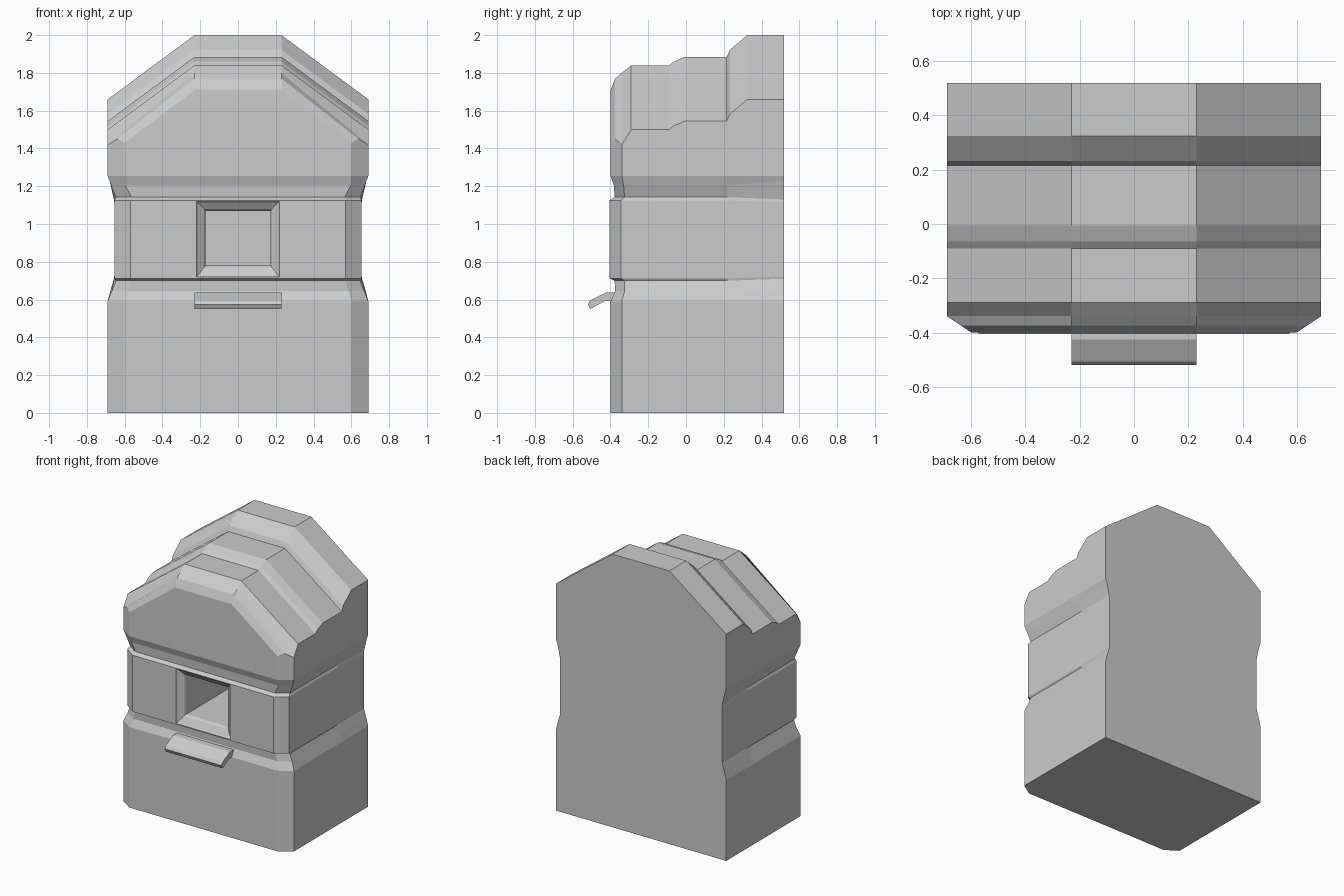
import bpy, bmesh


def loft(bm, loops, cap_start=False, cap_end=False, closed=True, skip=None):
    """Join successive point loops with faces; skip = (band, side) left open."""
    rings = [[bm.verts.new(p) for p in loop] for loop in loops]
    n = len(rings[0])
    for k, (a, b) in enumerate(zip(rings, rings[1:])):
        for i in range(n if closed else n - 1):
            if (k, i) != skip:
                j = (i + 1) % n
                bm.faces.new((a[i], a[j], b[j], b[i]))
    if cap_start:
        bm.faces.new(rings[0][::-1])
    if cap_end:
        bm.faces.new(rings[-1])


def finish(bm, name):
    bmesh.ops.remove_doubles(bm, verts=bm.verts, dist=0.0005)
    bmesh.ops.recalc_face_normals(bm, faces=bm.faces)
    mesh = bpy.data.meshes.new(name)
    bm.to_mesh(mesh)
    bm.free()
    obj = bpy.data.objects.new(name, mesh)
    bpy.context.collection.objects.link(obj)
    return obj


def mirrored(half):
    return half + [(-x, y, z) for x, y, z in reversed(half)]


def rect(x, z0, z1, y):
    return [(x, y, z0), (x, y, z1), (-x, y, z1), (-x, y, z0)]


# Lower body: z, z at back, back x, side x, side front y, chamfer x, front y
levels = [
    (0.00, 0.00, 0.69, 0.69, -0.34, 0.60, -0.40),
    (0.59, 0.59, 0.69, 0.69, -0.34, 0.60, -0.40),
    (0.645, 0.65, 0.675, 0.668, -0.325, 0.585, -0.375),
    (0.70, 0.71, 0.657, 0.647, -0.325, 0.565, -0.378),
    (0.712, 0.722, 0.655, 0.655, -0.345, 0.57, -0.405),
    (1.125, 1.115, 0.655, 0.655, -0.345, 0.57, -0.405),
    (1.142, 1.13, 0.657, 0.647, -0.325, 0.565, -0.378),
    (1.205, 1.23, 0.68, 0.672, -0.33, 0.597, -0.382),
    (1.255, 1.255, 0.69, 0.69, -0.34, 0.60, -0.40),
]
bm = bmesh.new()
loft(bm, [mirrored([(xb, 0.52, zb), (xs, 0.22, z), (xs, ys, z), (xc, yc, z)])
          for z, zb, xb, xs, ys, xc, yc in levels],
     cap_start=True, skip=(4, 3))

# Window: band face, bevelled frame and deep opening
loft(bm, [rect(0.57, 0.712, 1.125, -0.405),
          rect(0.22, 0.72, 1.12, -0.405),
          rect(0.215, 0.725, 1.115, -0.395),
          rect(0.18, 0.77, 1.08, -0.37),
          rect(0.172, 0.78, 1.07, -0.355),
          rect(0.172, 0.78, 1.07, 0.20)], cap_end=True)
finish(bm, "lower_body")

# Stepped roof: y, outer x, eave z, ridge z
steps = [
    (-0.40, 0.60, 1.43, 1.71),
    (-0.375, 0.6375, 1.45, 1.77),
    (-0.34, 0.69, 1.42, 1.80),
    (-0.29, 0.69, 1.50, 1.84),
    (-0.09, 0.69, 1.50, 1.84),
    (-0.065, 0.69, 1.52, 1.86),
    (-0.005, 0.69, 1.545, 1.885),
    (0.215, 0.69, 1.545, 1.885),
    (0.232, 0.69, 1.582, 1.922),
    (0.325, 0.69, 1.66, 2.00),
    (0.52, 0.69, 1.66, 2.00),
]
bm = bmesh.new()
loft(bm, [mirrored([(x, y, 1.255), (x, y, eave), (0.23, y, ridge)])
          for y, x, eave, ridge in steps],
     cap_start=True, cap_end=True, closed=False)
finish(bm, "stepped_roof")

# Front tray: side profile extruded across
tray = [(-0.37, 0.637), (-0.425, 0.637), (-0.507, 0.595), (-0.52, 0.575),
        (-0.507, 0.55), (-0.43, 0.592), (-0.37, 0.592)]
bm = bmesh.new()
loft(bm, [[(x, y, z) for y, z in tray] for x in (-0.23, 0.23)],
     cap_start=True, cap_end=True)
finish(bm, "front_tray")
